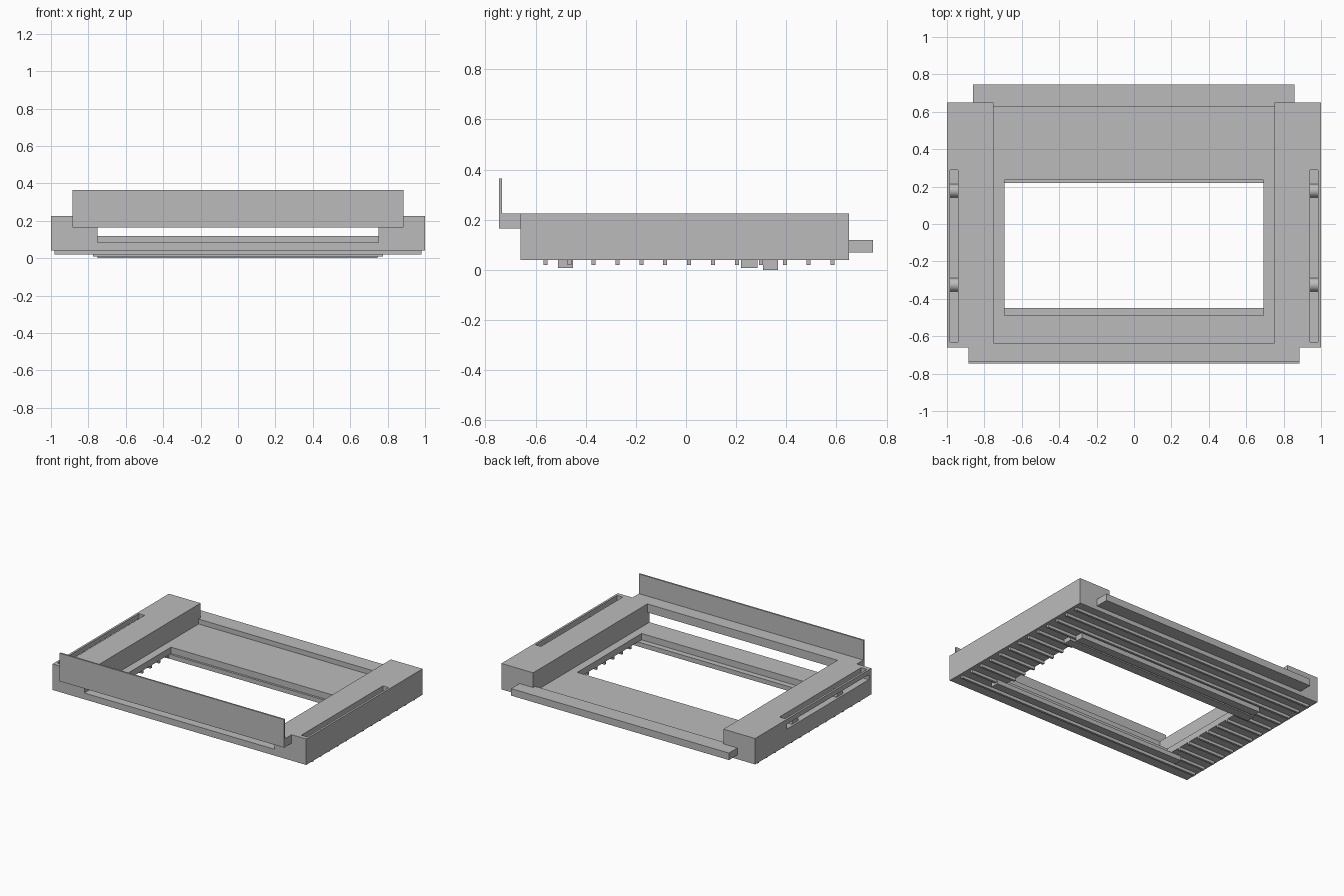
import bpy
import math

cube = bpy.data.objects.get("Cube")
if cube:
    bpy.data.objects.remove(cube, do_unlink=True)

grey = bpy.data.materials.new("plain grey")
grey.use_nodes = True
COLOUR = (0.5, 0.5, 0.5, 1)
grey.diffuse_color = COLOUR
grey.node_tree.nodes["Principled BSDF"].inputs["Base Color"].default_value = COLOUR


def box(name, x, y, z):
    """Box given by its (low, high) range on each axis."""
    bpy.ops.mesh.primitive_cube_add(size=1)
    ob = bpy.context.object
    ob.name = name
    ob.location = [(a + b) / 2 for a, b in (x, y, z)]
    ob.scale = [b - a for a, b in (x, y, z)]
    bpy.ops.object.transform_apply(location=True, rotation=False, scale=True)
    ob.data.materials.append(grey)
    return ob


def cut(target, x, y, z):
    """Subtract a box from the target."""
    cutter = box(target.name + "_cutter", x, y, z)
    mod = target.modifiers.new("cut", "BOOLEAN")
    mod.operation = "DIFFERENCE"
    mod.solver = "EXACT"
    mod.object = cutter
    bpy.context.view_layer.objects.active = target
    bpy.ops.object.modifier_apply(modifier=mod.name)
    bpy.data.objects.remove(cutter, do_unlink=True)


OPEN_X = 0.693
OPEN_Y = (-0.49, 0.235)
BASE = 0.04

# Floor with the large rectangular opening
floor = box("floor", (-0.75, 0.75), (-0.66, 0.65), (BASE, 0.085))
cut(floor, (-OPEN_X, OPEN_X), OPEN_Y, (0, 0.2))

# Side rails with a long slot and two rounded bumps in each
SLOT_Y = (-0.63, 0.29)
SLOT_FLOOR = 0.155
for side, label in ((1, "left"), (-1, "right")):
    def span(a, b):
        return tuple(sorted((side * a, side * b)))
    rail = box(label + "_rail", span(0.75, 1), (-0.66, 0.65), (BASE, 0.225))
    cut(rail, span(0.94, 0.985), SLOT_Y, (SLOT_FLOOR, 0.3))
    if side < 0:  # window through the outer wall
        cut(rail, span(0.97, 1.1), SLOT_Y, (SLOT_FLOOR, 0.19))
    for y in (-0.325, 0.178):
        bpy.ops.mesh.primitive_cylinder_add(
            vertices=32, radius=0.036, depth=0.045,
            location=(side * 0.9625, y, SLOT_FLOOR),
            rotation=(0, math.pi / 2, 0))
        bump = bpy.context.object
        bump.name = label + "_slot_bump"
        bump.data.materials.append(grey)
        bpy.ops.object.shade_smooth_by_angle()

# Back tongue, raised above the floor
box("back_tongue", (-0.86, 0.857), (0.627, 0.745), (0.07, 0.12))

# Front crossbar carrying the upright plate
box("front_crossbar", (-0.885, 0.885), (-0.74, -0.66), (0.165, 0.225))
box("front_crossbar_inner", (-0.75, 0.75), (-0.66, -0.635), (0.165, 0.225))
box("front_plate", (-0.885, 0.885), (-0.745, -0.733), (0.165, 0.365))

# Thin ribs under the base, interrupted by the opening
for i in range(13):
    y = -0.56 + i * 0.0954
    rib = (y - 0.008, y + 0.008)
    if OPEN_Y[0] < y < OPEN_Y[1]:
        box("rib", (-0.98, -OPEN_X), rib, (0.02, BASE))
        box("rib", (OPEN_X, 0.98), rib, (0.02, BASE))
    else:
        box("rib", (-0.98, 0.98), rib, (0.02, BASE))

# Heavier bars under the base
box("front_under_bar", (-0.775, 0.775), (-0.51, -0.45), (0.008, BASE))
box("middle_under_bar", (-0.775, 0.775), (0.22, 0.285), (0.008, BASE))
box("back_under_bar", (-0.75, 0.745), (0.307, 0.367), (0, BASE))
